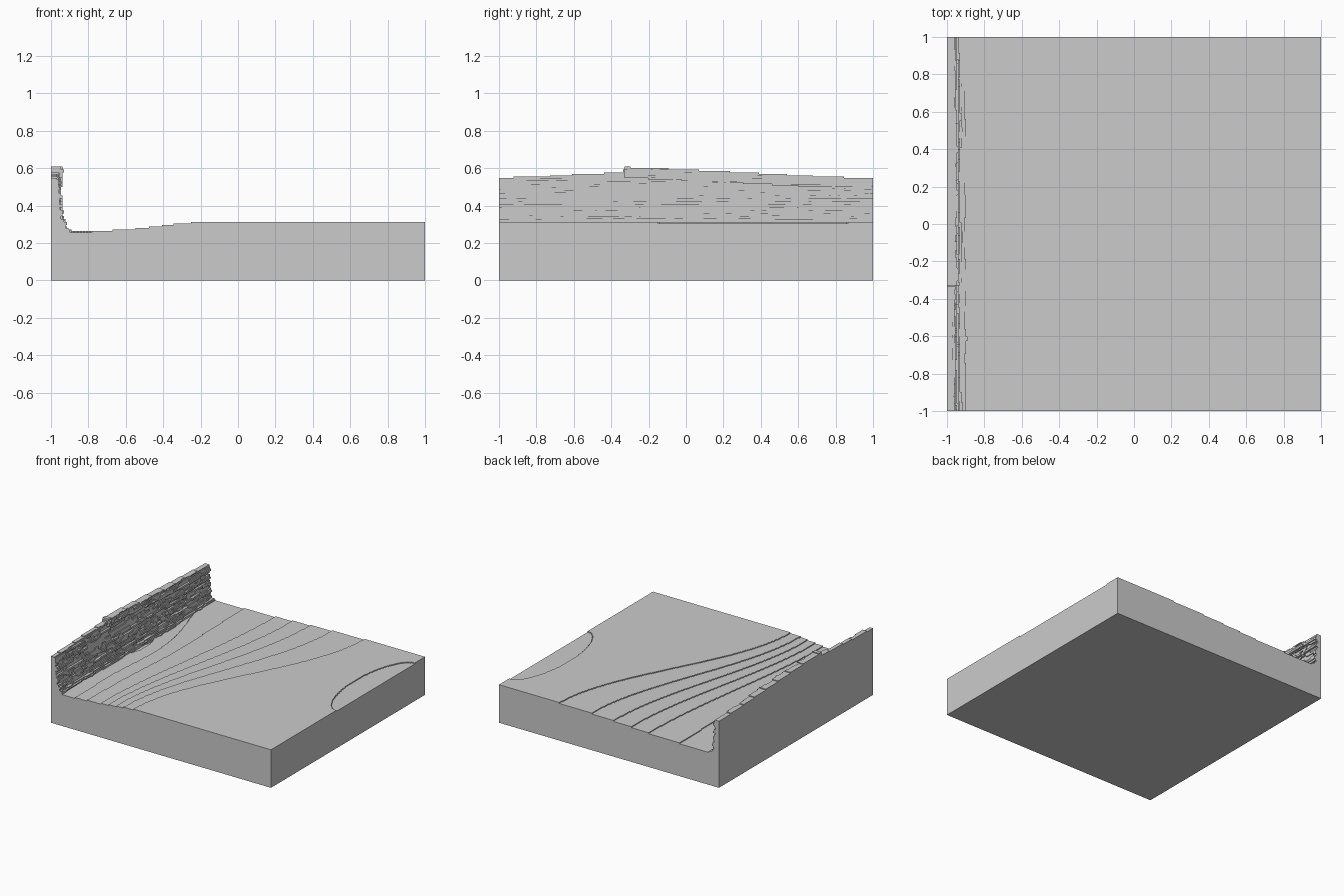
import bpy, bmesh
from mathutils import Vector, noise

old = bpy.data.objects.get("Cube")
if old:
    bpy.data.objects.remove(old)

N = 256          # cells along each side
U = 2 / N        # size of one cell

stone = bpy.data.materials.new("plain_grey")
stone.use_nodes = True
GREY = (0.6, 0.6, 0.6, 1)
stone.diffuse_color = GREY
stone.node_tree.nodes["Principled BSDF"].inputs["Base Color"].default_value = GREY


def lerp_table(points, x):
    """Straight-line interpolation through (x, value) pairs in rising x."""
    if x <= points[0][0]:
        return points[0][1]
    for (a, va), (b, vb) in zip(points, points[1:]):
        if x <= b:
            return va + (vb - va) * (x - a) / (b - a)
    return points[-1][1]


def runs(values):
    """Yield (start, end, value) for each run of equal values."""
    start = 0
    for i in range(1, len(values) + 1):
        if i == len(values) or values[i] != values[start]:
            yield start, i, values[start]
            start = i


def stepped_solid(name, cols, rows, height, place):
    """Closed terraced solid of whole-cell columns; place maps (u, v, h) to space."""
    h = [[height(i, j) for i in range(cols)] for j in range(rows)]
    empty = [0] * cols
    bm = bmesh.new()

    def quad(*corners):
        bm.faces.new([bm.verts.new(place(*c)) for c in corners])

    # treads and underside
    for j in range(rows):
        for a, b, t in runs(h[j]):
            if t:
                quad((a, j, t), (b, j, t), (b, j + 1, t), (a, j + 1, t))
                quad((a, j, 0), (a, j + 1, 0), (b, j + 1, 0), (b, j, 0))
    # risers across v
    for j in range(rows + 1):
        before = h[j - 1] if j else empty
        after = h[j] if j < rows else empty
        for a, b, (p, q) in runs(list(zip(before, after))):
            if p != q:
                quad((a, j, p), (a, j, q), (b, j, q), (b, j, p))
    # risers across u
    for i in range(cols + 1):
        before = [r[i - 1] if i else 0 for r in h]
        after = [r[i] if i < cols else 0 for r in h]
        for a, b, (p, q) in runs(list(zip(before, after))):
            if p != q:
                quad((i, a, p), (i, b, p), (i, b, q), (i, a, q))
    bmesh.ops.remove_doubles(bm, verts=bm.verts, dist=U / 20)
    bmesh.ops.recalc_face_normals(bm, faces=bm.faces)
    mesh = bpy.data.meshes.new(name)
    bm.to_mesh(mesh)
    bm.free()
    mesh.materials.append(stone)
    obj = bpy.data.objects.new(name, mesh)
    bpy.context.collection.objects.link(obj)
    return obj


# Ground: terraces that fall away toward the cliff foot
FRONT = [-0.25, -0.34, -0.41, -0.48, -0.55, -0.67, -0.78]
BACK = [0.45, 0.16, -0.04, -0.20, -0.36, -0.64, -0.95]
FLOOR = 32
LEVEL = 40


def ground_height(i, j):
    x, y = -1 + (i + 0.5) * U, -1 + (j + 0.5) * U
    if i < 7:
        return FLOOR
    t = (y + 1) / 2
    s = t * t * (3 - 2 * t)
    table = [(f + (b - f) * s, k + 1) for k, (f, b) in enumerate(zip(FRONT, BACK))]
    drop = lerp_table(table[::-1], x) if x < table[0][0] else 0
    # hollow beside the cliff
    drop += 1.3 * 2.718 ** (-((x + 1) / 0.25) ** 2 - ((y - 0.05) / 0.45) ** 2)
    # shallow dip on the far edge
    if ((x - 1) / 0.19) ** 2 + ((y - 0.36) / 0.51) ** 2 < 1:
        drop = 1
    return max(FLOOR, LEVEL - int(drop))


stepped_solid("ground", N, N, ground_height,
              lambda u, v, h: (-1 + u * U, -1 + v * U, h * U))

# Cliff: layered rock wall, thickness measured inward from the side edge
CREST = [(-1, 0.545), (-0.8, 0.55), (-0.6, 0.563), (-0.335, 0.575), (-0.33, 0.603),
         (-0.1, 0.594), (0.4, 0.57), (0.77, 0.55), (1, 0.54)]
FACE = [(0.25, 13), (0.27, 12.4), (0.285, 9.5), (0.32, 7.8), (0.4, 6.8), (0.47, 5.8), (0.52, 5.6)]


def cliff_thickness(j, k):
    y, z = -1 + (j + 0.5) * U, (FLOOR + k + 0.5) * U
    crest = lerp_table(CREST, y)
    if z > crest + U / 2:
        return 0
    below = crest - z
    t = lerp_table(FACE, z)
    # overhanging cap, thinner on the front stretch
    if below < 0.055:
        t = 5 if y < -0.33 else 7.6 - 0.8 * abs(y + 0.2)
        if below < 0.008:
            t -= 1
    # horizontal strata, broken along the length
    layer = (FLOOR + k) // 2
    t += 2.2 * noise.noise(Vector((y * 3.5, layer * 0.83, 4.1)))
    t += 1.2 * noise.noise(Vector((y * 13, layer * 1.7, 9.3)))
    t -= 1.2 * max(0, y - 0.6)
    return max(4, round(t))


stepped_solid("cliff", N, 46, cliff_thickness,
              lambda u, v, h: (-1 + h * U, -1 + u * U, (FLOOR + v) * U))
